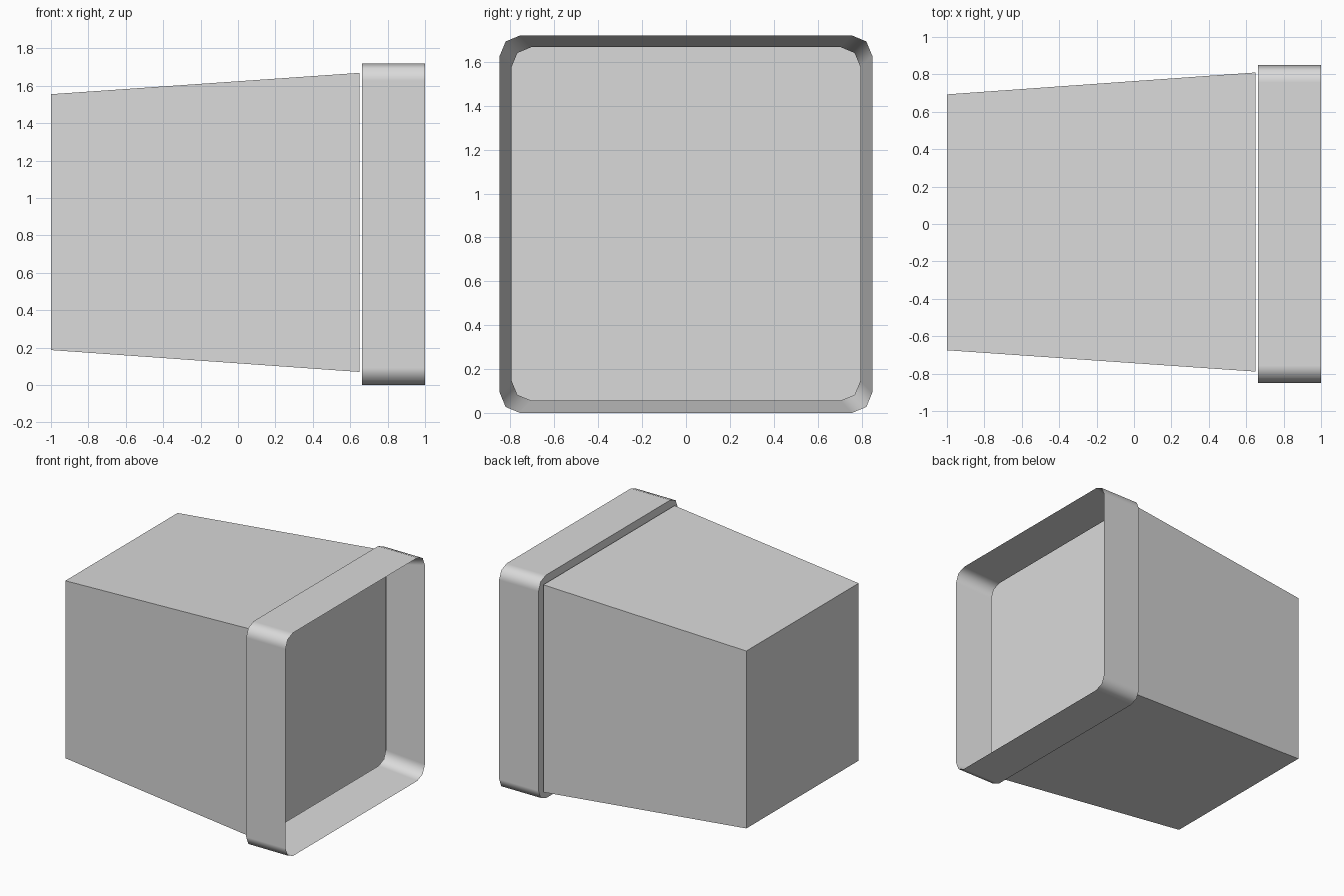
import bpy
import bmesh
import math

default_cube = bpy.data.objects.get("Cube")
if default_cube:
    bpy.data.objects.remove(default_cube, do_unlink=True)

grey = bpy.data.materials.new("light grey")
grey.use_nodes = True
grey.diffuse_color = (0.7, 0.7, 0.7, 1)
grey.node_tree.nodes["Principled BSDF"].inputs["Base Color"].default_value = (0.7, 0.7, 0.7, 1)


def section(x, y0, y1, z0, z1, radius=0.0):
    """Rectangle across x, with two-segment rounded corners if radius is set."""
    steps = (0, 45, 90) if radius else (0,)
    points = []
    corners = ((y1, z1, -1, -1), (y0, z1, 1, -1), (y0, z0, 1, 1), (y1, z0, -1, 1))
    for i, (y, z, sy, sz) in enumerate(corners):
        for step in steps:
            a = math.radians(90 * i + step)
            points.append((x,
                           y + sy * radius + radius * math.cos(a),
                           z + sz * radius + radius * math.sin(a)))
    return points


def loft(name, sections, close_end=True):
    """Skin consecutive sections, closing the start and optionally the end."""
    bm = bmesh.new()
    rings = [[bm.verts.new(p) for p in s] for s in sections]
    for a, b in zip(rings, rings[1:]):
        for i in range(len(a)):
            j = (i + 1) % len(a)
            bm.faces.new((a[i], a[j], b[j], b[i]))
    bm.faces.new(rings[0])
    if close_end:
        bm.faces.new(rings[-1])
    bmesh.ops.recalc_face_normals(bm, faces=bm.faces)
    mesh = bpy.data.meshes.new(name)
    bm.to_mesh(mesh)
    bm.free()
    mesh.materials.append(grey)
    obj = bpy.data.objects.new(name, mesh)
    bpy.context.collection.objects.link(obj)
    return obj


# Tapered box body, widening towards the rim
loft("tapered_body", [
    section(-1.0, -0.675, 0.693, 0.187, 1.555),
    section(0.65, -0.789, 0.81, 0.07, 1.669),
])

# Shallow rounded tray: back plate, outer wall, sharp lip and an inward flap
# that stops short of the plate
rim = loft("rim_tray", [
    section(0.664, -0.849, 0.849, 0.0, 1.72, 0.092),
    section(1.0, -0.849, 0.849, 0.0, 1.72, 0.092),
    section(0.705, -0.795, 0.795, 0.056, 1.667, 0.09),
], close_end=False)

# Smooth the rounded corners, keep the lip crisp and the walls flat
bpy.ops.object.select_all(action="DESELECT")
rim.select_set(True)
bpy.context.view_layer.objects.active = rim
bpy.ops.object.shade_smooth_by_angle(angle=math.radians(50))
flat_walls = rim.modifiers.new("flat_walls", "WEIGHTED_NORMAL")
flat_walls.keep_sharp = True
flat_walls.weight = 100
